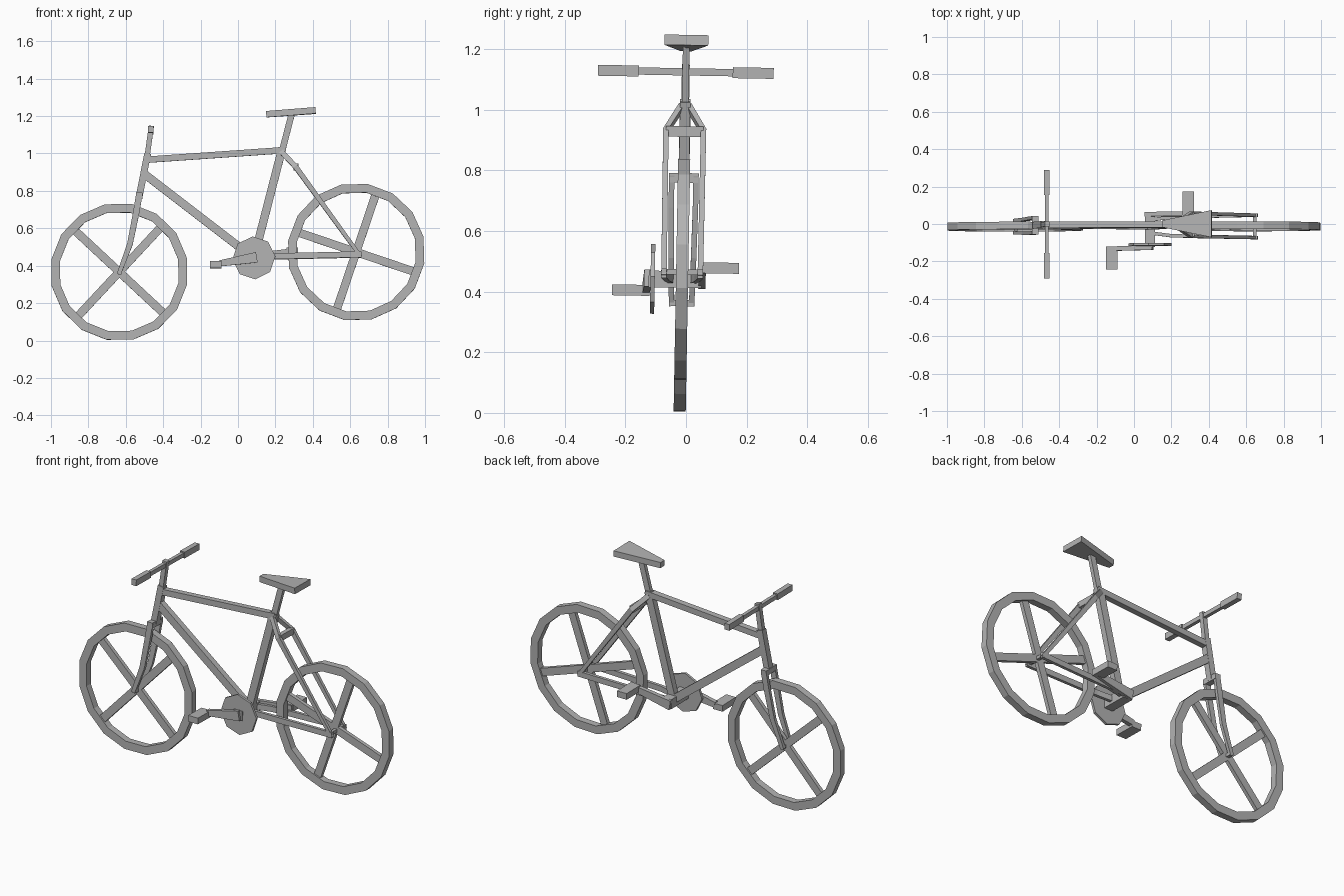
import bpy, bmesh, math
from mathutils import Vector, Matrix

if "Cube" in bpy.data.objects:
    bpy.data.objects.remove(bpy.data.objects["Cube"], do_unlink=True)

grey = bpy.data.materials.new("plain_grey")
grey.use_nodes = True
GREY = (0.45, 0.45, 0.45, 1)
grey.diffuse_color = GREY
grey.node_tree.nodes["Principled BSDF"].inputs["Base Color"].default_value = GREY

# The whole bike leans slightly to its back side
LEAN = Matrix.Translation((0, -0.021, 0)) @ Matrix.Rotation(-0.018, 4, "X")


def finish(name, bm):
    bmesh.ops.recalc_face_normals(bm, faces=bm.faces)
    bm.transform(LEAN)
    mesh = bpy.data.meshes.new(name)
    bm.to_mesh(mesh)
    bm.free()
    mesh.materials.append(grey)
    obj = bpy.data.objects.new(name, mesh)
    bpy.context.collection.objects.link(obj)


def sweep(bm, path, sizes, depth):
    """Rectangular tube along a path; sizes are per-point widths, depth is across."""
    pts = [Vector(p) for p in path]
    if not isinstance(sizes, (list, tuple)):
        sizes = [sizes] * len(pts)
    if not isinstance(depth, (list, tuple)):
        depth = [depth] * len(pts)
    rings = []
    for i, p in enumerate(pts):
        t = pts[min(i + 1, len(pts) - 1)] - pts[max(i - 1, 0)]
        t.normalize()
        side = Vector((1, 0, 0)) if abs(t.y) > 0.9 else Vector((0, 1, 0))
        side = (side - t * side.dot(t)).normalized()
        up = t.cross(side) * sizes[i] / 2
        side = side * depth[i] / 2
        rings.append([bm.verts.new(p + a * up + b * side)
                      for a, b in ((1, 1), (1, -1), (-1, -1), (-1, 1))])
    for r, q in zip(rings, rings[1:]):
        for k in range(4):
            bm.faces.new((r[k], r[k - 1], q[k - 1], q[k]))
    bm.faces.new(rings[0])
    bm.faces.new(rings[-1])


def tube(name, path, sizes, depth):
    bm = bmesh.new()
    sweep(bm, path, sizes, depth)
    finish(name, bm)


def wheel(name, x, z, phase, spoke_angle):
    # Sixteen-sided flat rim with two crossing spoke bars
    bm = bmesh.new()
    rings = []
    for i in range(16):
        a = phase + i * math.tau / 16
        c, s = math.cos(a), math.sin(a)
        rings.append([bm.verts.new((x + r * c, y, z + r * s)) for r, y in
                      ((0.369, -0.02), (0.369, 0.02), (0.322, 0.02), (0.322, -0.02))])
    for i, r in enumerate(rings):
        q = rings[(i + 1) % 16]
        for k in range(4):
            bm.faces.new((r[k], r[k - 1], q[k - 1], q[k]))
    for a in (spoke_angle, spoke_angle + math.pi / 2):
        d = Vector((math.cos(a), 0, math.sin(a))) * 0.325
        c = Vector((x, 0, z))
        sweep(bm, (c - d, c + d), 0.044, 0.022)
    finish(name, bm)


# Wheels
wheel("front_wheel", -0.635, 0.367, math.radians(12), math.radians(47))
wheel("rear_wheel", 0.632, 0.473, math.radians(13), math.radians(71.3))

# Main frame
BB = (0.085, 0, 0.44)
tube("seat_tube", (BB, (0.237, 0, 1.03)), 0.044, 0.034)
tube("top_tube", ((-0.485, 0, 0.967), (0.25, 0, 1.018)), 0.034, 0.034)
tube("down_tube", ((-0.5, 0, 0.89), BB), 0.044, 0.034)
tube("head_tube", ((-0.483, 0, 1.0), (-0.528, 0, 0.77)), 0.036, 0.036)
tube("steering_stem", ((-0.463, 0, 1.148), (-0.485, 0, 0.99)), 0.028, 0.026)
tube("seat_post", ((0.235, 0, 1.01), (0.288, 0, 1.215)), 0.034, 0.022)

# Fork and stays, one of each per side
for s, side in ((1, "back"), (-1, "front")):
    tube("fork_blade_" + side,
         ((-0.527, s * 0.04, 0.785), (-0.545, s * 0.04, 0.68),
          (-0.578, s * 0.037, 0.515), (-0.637, s * 0.033, 0.355)),
         (0.034, 0.034, 0.03, 0.022), 0.018)
    tube("seat_stay_" + side,
         ((0.232, s * 0.012, 1.01), (0.307, s * 0.062, 0.93), (0.655, s * 0.06, 0.45)),
         (0.028, 0.028, 0.02), 0.018)
    tube("chain_stay_" + side,
         ((0.09, s * 0.035, 0.443), (0.2, s * 0.05, 0.45), (0.66, s * 0.06, 0.46)), 0.032, 0.018)
tube("fork_crown", ((-0.528, -0.049, 0.775), (-0.528, 0.049, 0.775)), 0.032, 0.034)
tube("stay_bridge", ((0.31, -0.062, 0.928), (0.31, 0.062, 0.928)), 0.035, 0.025)
tube("front_axle", ((-0.632, -0.04, 0.362), (-0.632, 0.04, 0.362)), 0.02, 0.02)
tube("rear_axle", ((0.645, -0.065, 0.465), (0.645, 0.065, 0.465)), 0.018, 0.018)

# Handlebar and grips
tube("handlebar", ((-0.466, -0.17, 1.125), (-0.466, 0.17, 1.125)), 0.024, 0.02)
for s, side in ((1, "back"), (-1, "front")):
    tube("grip_" + side, ((-0.466, s * 0.155, 1.125), (-0.466, s * 0.29, 1.125)), 0.036, 0.03)

# Wedge saddle, narrow nose to wide tail
tube("saddle", ((0.151, 0, 1.21), (0.415, 0, 1.23)), 0.034, (0.036, 0.145))

# Bottom bracket, octagonal chainring
tube("bottom_bracket", ((0.085, -0.11, 0.44), (0.085, 0.065, 0.44)), 0.055, 0.055)
bm = bmesh.new()
place = (Matrix.Translation((0.085, -0.097, 0.44)) @ Matrix.Rotation(math.pi / 2, 4, "X")
         @ Matrix.Rotation(math.radians(4), 4, "Z"))
bmesh.ops.create_cone(bm, cap_ends=True, segments=8, radius1=0.115, radius2=0.115,
                      depth=0.014, matrix=place)
finish("chainring", bm)

# Cranks and pedals
tube("crank_front", ((0.1, -0.113, 0.443), (-0.1, -0.118, 0.41)), (0.056, 0.032), 0.024)
tube("crank_back", ((0.06, 0.066, 0.437), (0.315, 0.066, 0.481)), (0.056, 0.032), 0.024)
tube("pedal_front", ((-0.119, -0.107, 0.402), (-0.119, -0.23, 0.402)), 0.036, 0.062)
tube("pedal_back", ((0.29, 0.06, 0.48), (0.29, 0.187, 0.48)), 0.036, 0.062)
